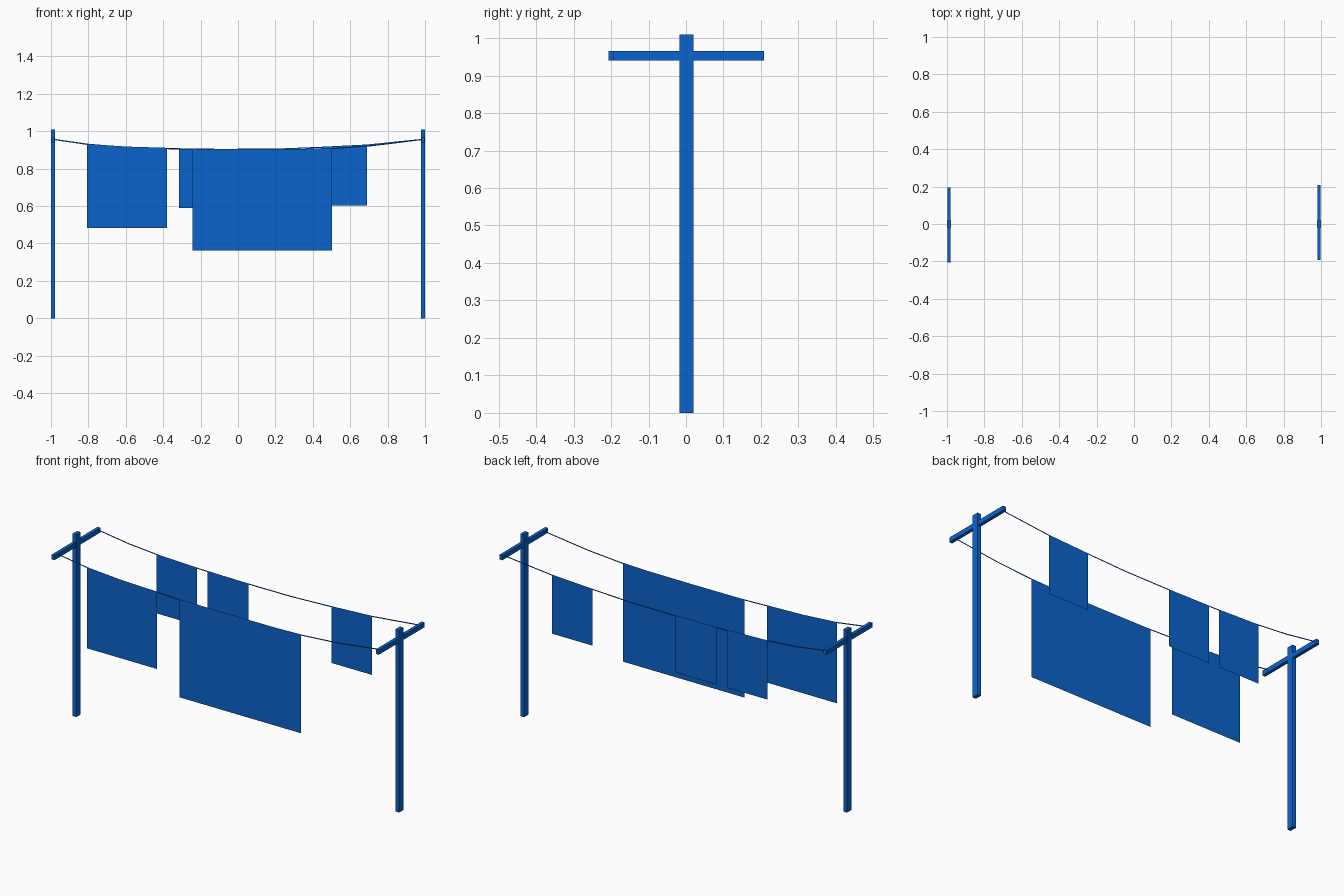
import bpy

if "Cube" in bpy.data.objects:
    bpy.data.objects.remove(bpy.data.objects["Cube"])

blue = bpy.data.materials.new("blue")
blue.diffuse_color = (0.003, 0.127, 0.604, 1)
blue.use_nodes = True
blue.node_tree.nodes["Principled BSDF"].inputs["Base Color"].default_value = blue.diffuse_color


def make_mesh(name, verts, faces):
    mesh = bpy.data.meshes.new(name)
    mesh.from_pydata(verts, [], faces)
    mesh.materials.append(blue)
    obj = bpy.data.objects.new(name, mesh)
    bpy.context.collection.objects.link(obj)
    return obj


def box(name, lo, hi):
    bpy.ops.mesh.primitive_cube_add(size=1, location=[(a + b) / 2 for a, b in zip(lo, hi)])
    obj = bpy.context.object
    obj.name = name
    obj.scale = [b - a for a, b in zip(lo, hi)]
    bpy.ops.object.transform_apply(location=False, rotation=False, scale=True)
    obj.data.materials.append(blue)


def height(line, x):
    """Height of a sagging line at x."""
    for (x0, z0), (x1, z1) in zip(line, line[1:]):
        if x0 <= x <= x1:
            return z0 + (z1 - z0) * (x - x0) / (x1 - x0)


def ribbon(name, y, top, bottom):
    """Flat upright strip between two rows of (x, z) points."""
    n = len(top)
    verts = [(x, y, z) for x, z in top] + [(x, y, z) for x, z in bottom]
    faces = [(n + i, n + i + 1, i + 1, i) for i in range(n - 1)]
    return make_mesh(name, verts, faces)


def cloth(name, y, line, x0, x1, z0):
    xs = [x0] + [x for x, z in line if x0 < x < x1] + [x1]
    ribbon(name, y, [(x, height(line, x)) for x in xs], [(x, z0) for x in xs])


# Posts and crossbars
for side, x, y0, y1 in (("left", -0.989, -0.207, 0.196), ("right", 0.989, -0.193, 0.208)):
    box(side + "_post", (x - 0.011, -0.018, 0), (x + 0.011, 0.02, 1.01))
    box(side + "_crossbar", (x - 0.009, y0, 0.94), (x + 0.009, y1, 0.966))

# Sagging lines, flat strips
FRONT_Y, BACK_Y = -0.167, 0.185
front = [(-0.985, 0.956), (-0.8, 0.929), (-0.6, 0.915), (-0.4, 0.909), (-0.22, 0.903),
         (0.1, 0.902), (0.35, 0.903), (0.52, 0.908), (0.72, 0.923), (0.985, 0.956)]
back = [(-0.985, 0.956), (-0.8, 0.93), (-0.6, 0.914), (-0.35, 0.906), (-0.1, 0.903),
        (0.2, 0.904), (0.45, 0.914), (0.69, 0.926), (0.985, 0.956)]
for name, y, line in (("front_line", FRONT_Y, front), ("back_line", BACK_Y, back)):
    ribbon(name, y, [(x, z + 0.003) for x, z in line], [(x, z - 0.003) for x, z in line])

# Hanging laundry
cloth("front_towel", FRONT_Y, front, -0.807, -0.38, 0.483)
cloth("front_sheet", FRONT_Y, front, -0.243, 0.503, 0.363)
for i, (x0, x1, z0) in enumerate(((-0.628, -0.38, 0.59), (-0.315, -0.065, 0.59), (0.443, 0.69, 0.602))):
    cloth(f"back_towel_{i + 1}", BACK_Y, back, x0, x1, z0)
